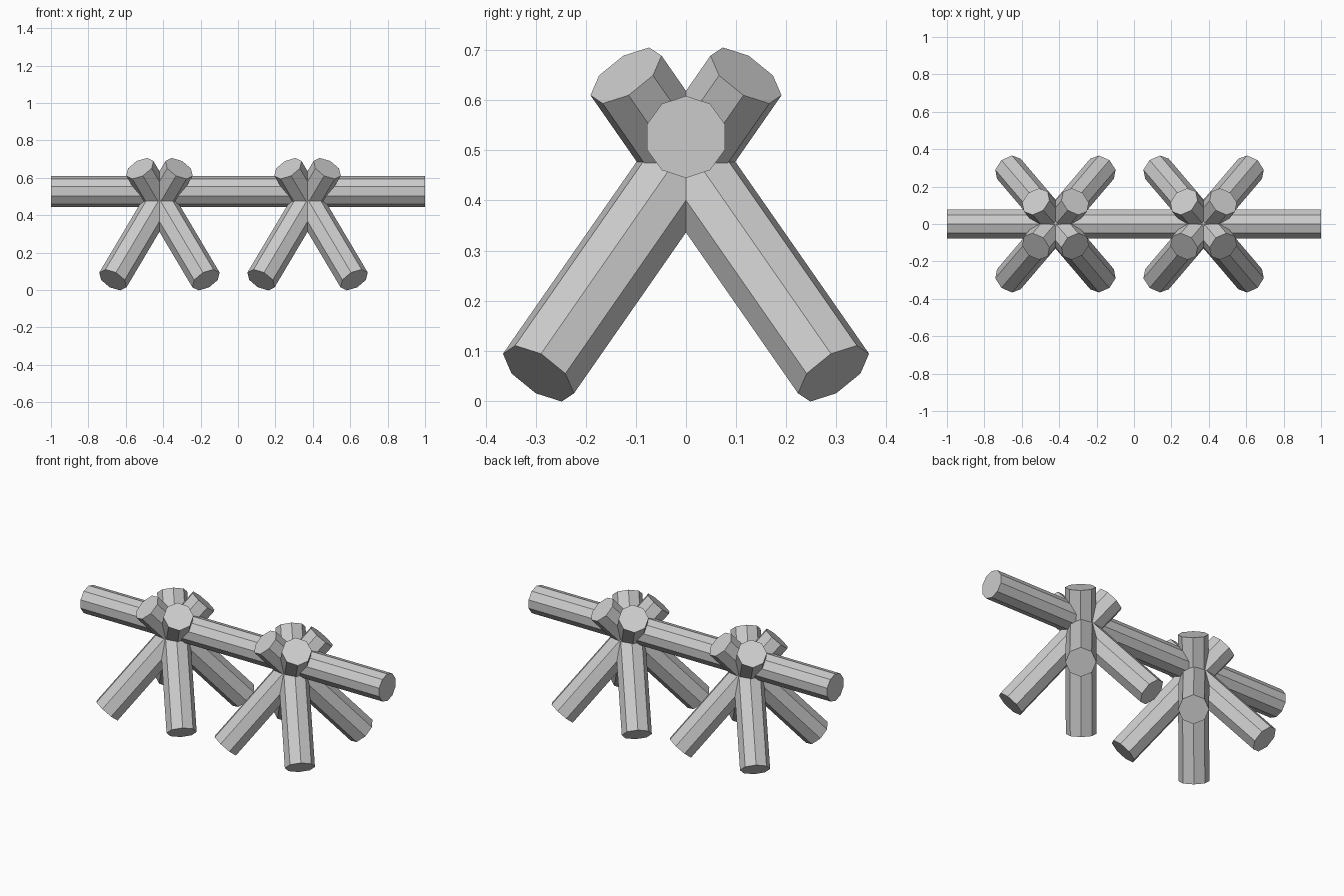
import bpy
from mathutils import Vector

if "Cube" in bpy.data.objects:
    bpy.data.objects.remove(bpy.data.objects["Cube"])


def log(name, a, b, radius, sides):
    """Flat-faced log running from point a to point b."""
    a, b = Vector(a), Vector(b)
    axis = b - a
    bpy.ops.mesh.primitive_cylinder_add(
        vertices=sides, radius=radius, depth=axis.length, location=(a + b) / 2)
    obj = bpy.context.object
    obj.name = name
    obj.rotation_euler = axis.to_track_quat('Z', 'Y').to_euler()
    return obj


# Long horizontal log
log("cross_log", (-1, 0, 0.527), (1, 0, 0.527), 0.082, 10)

# Two trestles, each made of four leaning stakes that cross at the log
for label, cx in (("left", -0.42), ("right", 0.372)):
    for end, sy in (("front", -1), ("back", 1)):
        for side, sx in (("outer", -1), ("inner", 1)):
            foot = (cx + sx * 0.249, sy * 0.295, 0.054)
            head = (cx - sx * 0.105, -sy * 0.12, 0.65)
            log(f"{label}_{end}_{side}_stake", foot, head, 0.083, 8)
